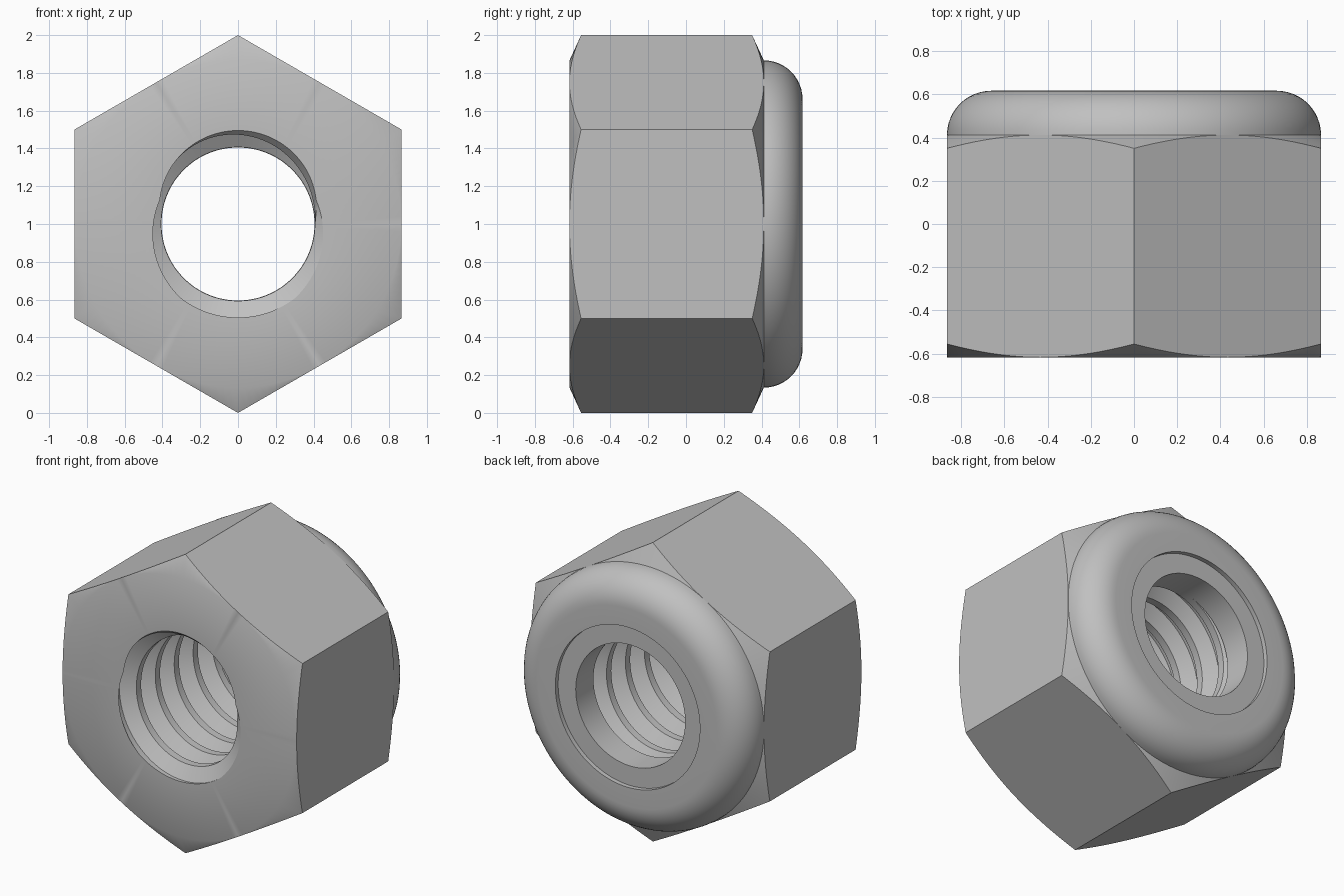
import bpy, bmesh, math
from math import sin, cos, pi, radians

cube = bpy.data.objects.get("Cube")
if cube:
    bpy.data.objects.remove(cube, do_unlink=True)

SEGS = 144
FLAT = 0.866                      # half the width across flats
FRONT, SEAT, BACK = -0.617, 0.412, 0.617
THREAD_END = 0.40
PITCH, MINOR, MAJOR = 0.2, 0.407, 0.495
# thread profile over one pitch: crest, flank, root, flank
STOPS = [(0, MINOR), (0.25, MINOR), (0.52, MAJOR), (0.73, MAJOR), (1, MINOR)]

steel = bpy.data.materials.new("steel_grey")
steel.use_nodes = True
steel.diffuse_color = (0.53, 0.53, 0.53, 1)
steel.node_tree.nodes["Principled BSDF"].inputs["Base Color"].default_value = steel.diffuse_color


def sweep(name, profile):
    """Join the closed (radius, y) profile of every angle into one solid."""
    bm = bmesh.new()
    columns = []
    for i in range(SEGS + 1):
        a = 2 * pi * i / SEGS
        columns.append([bm.verts.new((r * cos(a), y, 1 + r * sin(a))) for r, y in profile(a)])
    for c, d in zip(columns, columns[1:]):
        for k in range(len(c)):
            n = (k + 1) % len(c)
            bm.faces.new((c[k], c[n], d[n], d[k]))
    bmesh.ops.remove_doubles(bm, verts=bm.verts, dist=0.0002)
    bmesh.ops.recalc_face_normals(bm, faces=bm.faces)
    mesh = bpy.data.meshes.new(name)
    bm.to_mesh(mesh)
    bm.free()
    mesh.materials.append(steel)
    obj = bpy.data.objects.new(name, mesh)
    bpy.context.collection.objects.link(obj)
    bpy.ops.object.select_all(action="DESELECT")
    obj.select_set(True)
    bpy.context.view_layer.objects.active = obj
    bpy.ops.object.shade_smooth_by_angle(angle=radians(30))
    return obj


def helix_y(a, turn):
    return FRONT + PITCH * (turn - a / (2 * pi))


def bore_radius(a, y):
    phase = ((y - FRONT) / PITCH + a / (2 * pi) + 0.875) % 1
    for (p, r), (q, s) in zip(STOPS, STOPS[1:]):
        if phase <= q:
            thread = r + (s - r) * (phase - p) / (q - p)
            break
    # lead-in at the mouth of the bore
    fade = max(0, 1 - (y - FRONT) / 0.1)
    return max(thread, MINOR + (MAJOR - MINOR) * max(0, sin(a)) * fade)


def nut_profile(a):
    # hexagon with conical chamfers front and back
    hexagon = FLAT / cos((a + pi / 6) % (pi / 3) - pi / 6)
    drop = (hexagon - FLAT) * 0.46
    pts = [(FLAT, FRONT), (hexagon, FRONT + drop), (hexagon, SEAT - drop), (FLAT, SEAT)]
    # rounded collar and the pocket for the insert
    round_r = BACK - SEAT
    for k in range(1, 13):
        t = pi / 2 * k / 12
        pts.append((FLAT - round_r + round_r * cos(t), SEAT + round_r * sin(t)))
    pts += [(0.535, BACK), (0.535, THREAD_END)]
    # helical thread, from back to front
    for turn in range(7, -2, -1):
        for stop, _ in reversed(STOPS[:-1]):
            y = helix_y(a, turn + stop + 0.125)
            y = min(THREAD_END, max(FRONT, y))
            pts.append((bore_radius(a, y), y))
    return pts


def insert_profile(a):
    face = BACK - 0.03
    return [(0.405, THREAD_END), (0.405, face), (0.535, face), (0.535, THREAD_END)]


sweep("nut_body", nut_profile)
sweep("locking_insert", insert_profile)
